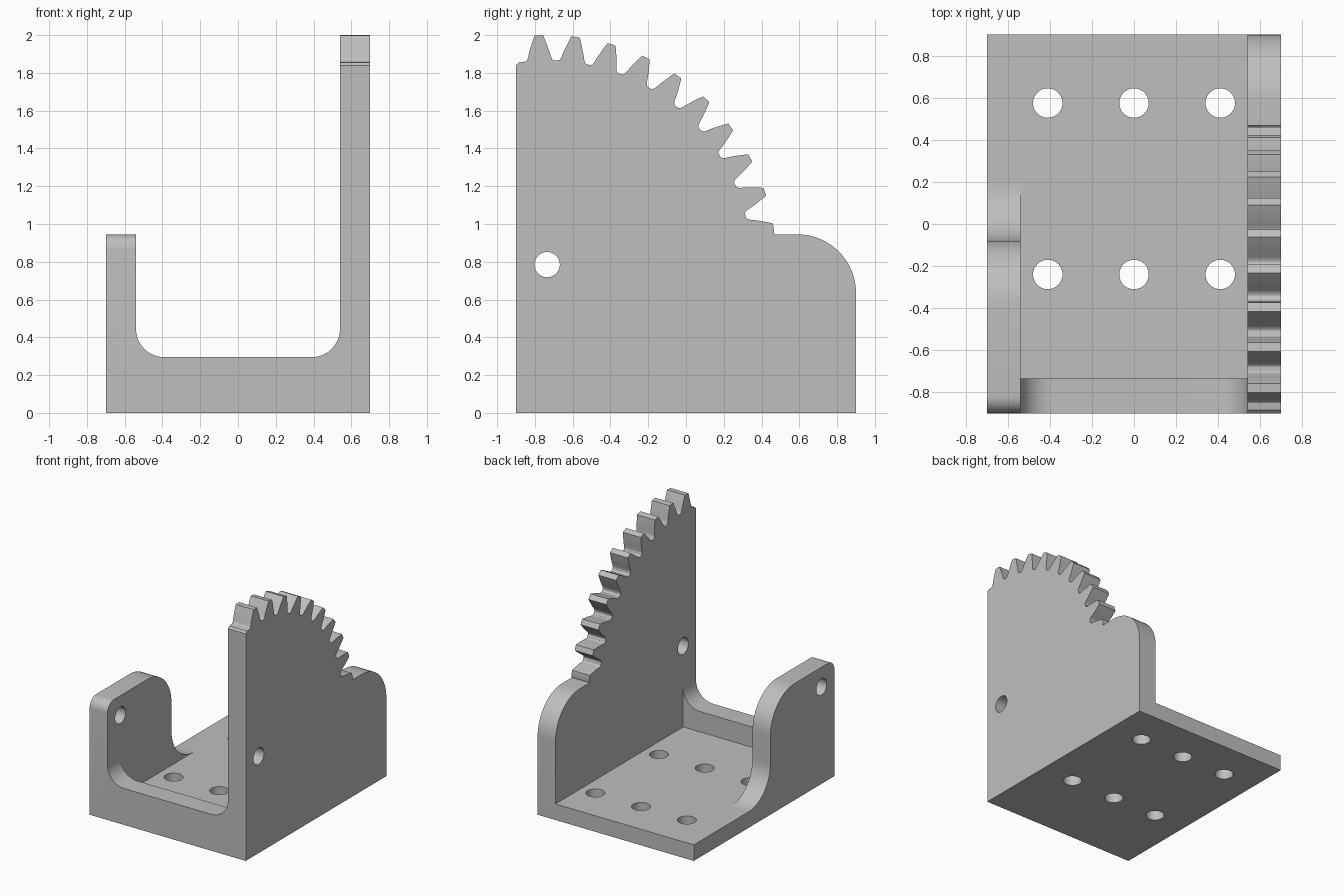
import bpy, bmesh
from math import sin, cos, radians, degrees
from mathutils import Matrix, Vector

cube = bpy.data.objects.get("Cube")
if cube:
    bpy.data.objects.remove(cube)

# Main dimensions
HALF_X, HALF_Y, WALL, BASE = 0.70, 0.90, 0.16, 0.13
INNER = HALF_X - WALL
SHOULDER = 0.945
PIVOT_Y, PIVOT_Z = -0.735, 0.785

grey = bpy.data.materials.new("plain_grey")
grey.use_nodes = True
grey.diffuse_color = (0.52, 0.52, 0.52, 1)
grey.node_tree.nodes["Principled BSDF"].inputs["Base Color"].default_value = (0.52, 0.52, 0.52, 1)


def arc(cx, cy, r, start, end, steps=16):
    angles = [radians(start + (end - start) * i / steps) for i in range(steps + 1)]
    return [(cx + r * cos(a), cy + r * sin(a)) for a in angles]


def slab(name, profile, axis, low, high):
    """Extrude a flat profile along one axis."""
    def place(p):
        return {"x": (low, p[0], p[1]), "y": (p[0], low, p[1]), "z": (p[0], p[1], low)}[axis]
    bm = bmesh.new()
    face = bm.faces.new([bm.verts.new(place(p)) for p in profile])
    grown = bmesh.ops.extrude_face_region(bm, geom=[face])["geom"]
    shift = Vector([(high - low) * (axis == k) for k in "xyz"])
    bmesh.ops.translate(bm, vec=shift, verts=[g for g in grown if isinstance(g, bmesh.types.BMVert)])
    bmesh.ops.recalc_face_normals(bm, faces=bm.faces)
    mesh = bpy.data.meshes.new(name)
    bm.to_mesh(mesh)
    bm.free()
    mesh.materials.append(grey)
    obj = bpy.data.objects.new(name, mesh)
    bpy.context.collection.objects.link(obj)
    return obj


def select(obj):
    bpy.ops.object.select_all(action="DESELECT")
    obj.select_set(True)
    bpy.context.view_layer.objects.active = obj


def drill(obj, centres, radius, axis):
    """Cut round through holes along one axis."""
    bm = bmesh.new()
    turn = Matrix.Rotation(radians(90), 4, "Y") if axis == "x" else Matrix()
    for c in centres:
        bmesh.ops.create_cone(bm, cap_ends=True, segments=40, radius1=radius, radius2=radius,
                              depth=0.6, matrix=Matrix.Translation(c) @ turn)
    mesh = bpy.data.meshes.new("hole_cutter")
    bm.to_mesh(mesh)
    bm.free()
    mesh.materials.append(grey)
    cutter = bpy.data.objects.new("hole_cutter", mesh)
    cutter.hide_render = True
    bpy.context.collection.objects.link(cutter)
    cut = obj.modifiers.new("holes", "BOOLEAN")
    cut.operation, cut.solver, cut.object = "DIFFERENCE", "EXACT", cutter
    select(obj)
    bpy.ops.object.modifier_apply(modifier=cut.name)
    bpy.data.objects.remove(cutter)


# Base plate with six screw holes
base = slab("base_plate", [(-HALF_X, -HALF_Y), (INNER, -HALF_Y), (INNER, HALF_Y), (-HALF_X, HALF_Y)],
            "z", 0, BASE)
drill(base, [(x, y, BASE / 2) for x in (-0.41, 0, 0.41) for y in (-0.24, 0.575)], 0.07, "z")

# Low front wall, filleted up into both side walls
front = slab("front_wall", [(-INNER, BASE), (INNER, BASE)]
             + arc(INNER - 0.15, 0.445, 0.15, 0, -90)
             + arc(0.15 - INNER, 0.445, 0.15, -90, -180), "y", -HALF_Y, -0.735)

# Short pivot wall with an S-shaped rear edge
pivot = slab("pivot_wall", [(-HALF_Y, BASE)]
             + arc(0.20, 0.41, 0.28, 270, 180)
             + arc(-0.39, SHOULDER - 0.31, 0.31, 0, 90)
             + arc(0.08 - HALF_Y, SHOULDER - 0.08, 0.08, 90, 180, 8), "x", -HALF_X, -INNER)

# Tall wall whose upper edge is a toothed gear sector
TEETH, FIRST, STEP = 10, -2.1, 9.2
FLANK = [(1.081, 0.076), (1.087, 0.067), (1.10, 0.061), (1.13, 0.053),
         (1.165, 0.041), (1.195, 0.030), (1.215, 0.022)]   # radius, half width


def gear_point(r, half, tooth):
    a = radians(FIRST + STEP * tooth) + half / r
    return PIVOT_Y + r * sin(a), PIVOT_Z + r * cos(a)


outline = [(-HALF_Y, 0), (HALF_Y, 0)] + arc(HALF_Y - 0.31, SHOULDER - 0.31, 0.31, 0, 90)
outline.append((0.463, SHOULDER))
for tooth in reversed(range(TEETH)):
    rising = FLANK[-1:] if tooth == TEETH - 1 else FLANK
    outline += [gear_point(r, w, tooth) for r, w in rising]
    outline += [gear_point(r, -w, tooth) for r, w in reversed(FLANK)]
outline += [(-0.885, 1.855), (-HALF_Y, 1.84)]
gear = slab("gear_wall", outline, "x", INNER, HALF_X)

# Shared pivot hole through both side walls
for wall, x in ((gear, HALF_X), (pivot, -HALF_X)):
    drill(wall, [(x, PIVOT_Y, PIVOT_Z)], 0.067, "x")

for part in (base, front, pivot, gear):
    select(part)
    bpy.ops.object.shade_smooth_by_angle(angle=radians(30))
